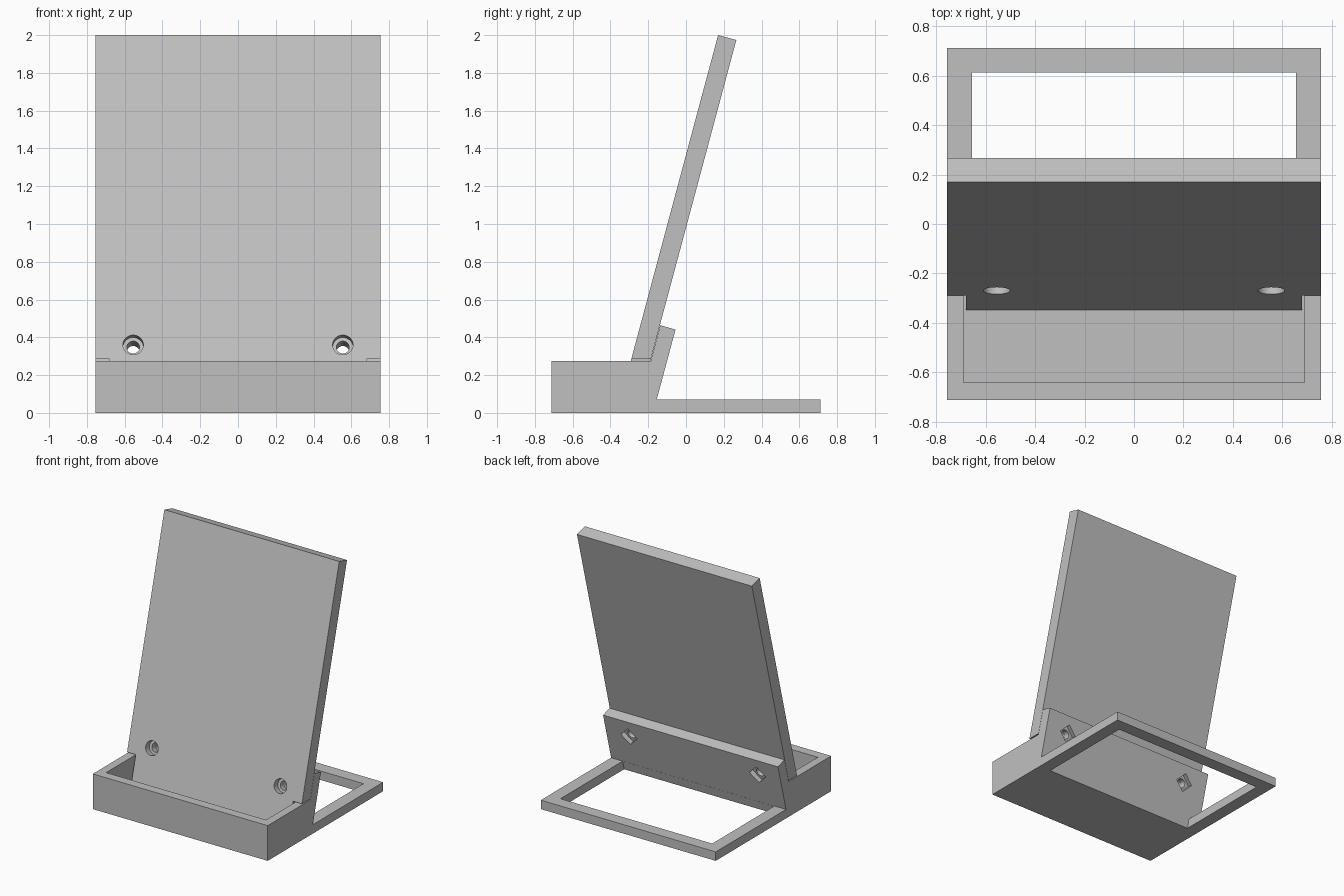
import bpy, bmesh, math
from mathutils import Matrix, Vector

if "Cube" in bpy.data.objects:
    bpy.data.objects.remove(bpy.data.objects["Cube"])

TILT = math.radians(15)
SLOPE = math.tan(TILT)
HALF = 0.755          # half width of the stand
FLOOR = 0.07          # thickness of the base plate
RIM = 0.275           # height of the tray

grey = bpy.data.materials.new("light_grey")
grey.use_nodes = True
colour = (0.53, 0.53, 0.53, 1)
grey.diffuse_color = colour
grey.node_tree.nodes["Principled BSDF"].inputs["Base Color"].default_value = colour


def front_y(z):
    """Depth of the panel front at a height."""
    return -0.291 + (z - 0.28) * SLOPE


def back_y(z):
    """Depth of the panel back at a height."""
    return front_y(z) + 0.1 / math.cos(TILT)


def wall_y(z):
    """Depth of the rear face of the support wall at a height."""
    return -0.155 + (z - FLOOR) * SLOPE


def make(name, bm):
    bmesh.ops.recalc_face_normals(bm, faces=bm.faces)
    mesh = bpy.data.meshes.new(name)
    bm.to_mesh(mesh)
    bm.free()
    obj = bpy.data.objects.new(name, mesh)
    mesh.materials.append(grey)
    bpy.context.collection.objects.link(obj)
    return obj


def prism(name, profile, x0, x1):
    """Side profile of (y, z) points extruded across x."""
    bm = bmesh.new()
    face = bm.faces.new([bm.verts.new((x0, y, z)) for y, z in profile])
    ext = bmesh.ops.extrude_face_region(bm, geom=[face])
    moved = [g for g in ext["geom"] if isinstance(g, bmesh.types.BMVert)]
    bmesh.ops.translate(bm, verts=moved, vec=(x1 - x0, 0, 0))
    return make(name, bm)


def bore(name, x, start, end, radius, sides, turn=0):
    """Hole cutter along the panel normal, between two depths from its front."""
    z = 0.36
    inward = Vector((0, math.cos(TILT), -math.sin(TILT)))
    centre = Vector((x, front_y(z), z)) + inward * (start + end) / 2
    rot = Matrix.Rotation(-math.pi / 2 - TILT, 4, "X") @ Matrix.Rotation(turn, 4, "Z")
    bm = bmesh.new()
    bmesh.ops.create_cone(bm, cap_ends=True, segments=sides, radius1=radius,
                          radius2=radius, depth=end - start,
                          matrix=Matrix.Translation(centre) @ rot)
    return make(name, bm)


def cut(obj, cutters):
    bpy.context.view_layer.objects.active = obj
    for c in cutters:
        c.hide_render = True
        mod = obj.modifiers.new("cut", "BOOLEAN")
        mod.operation = "DIFFERENCE"
        mod.solver = "EXACT"
        mod.object = c
        bpy.ops.object.modifier_apply(modifier=mod.name)
    for c in cutters:
        bpy.data.objects.remove(c)


def holes():
    """Counterbore, bolt hole and square nut pocket on each side."""
    out = []
    for x in (-0.555, 0.555):
        out.append(bore("counterbore", x, -0.1, 0.05, 0.054, 32))
        out.append(bore("bolt_hole", x, -0.1, 0.3, 0.034, 32))
        out.append(bore("nut_pocket", x, 0.15, 0.3, 0.07, 4))
    return out


# Base: tray, sloping support wall and rear foot in one profile
gap = 0.002
base = prism("base", [
    (-0.712, 0), (0.712, 0), (0.712, FLOOR), (wall_y(FLOOR), FLOOR),
    (wall_y(0.441), 0.441), (back_y(0.464) + gap, 0.464),
    (back_y(RIM) + gap, RIM), (-0.712, RIM)], -HALF, HALF)

# Tray pocket, ending at the support wall
pocket = prism("tray_pocket", [
    (-0.64, FLOOR), (back_y(FLOOR) + gap, FLOOR),
    (back_y(0.35) + gap, 0.35), (-0.64, 0.35)], -0.69, 0.69)
# Opening in the rear foot
opening = prism("foot_opening", [
    (wall_y(-0.1) + 0.001, -0.1), (0.612, -0.1),
    (0.612, 0.1), (wall_y(0.1) + 0.001, 0.1)], -0.655, 0.655)
cut(base, [pocket, opening] + holes())

# Leaning panel, narrowed at the bottom to sit in the tray
top = 2.0
panel = prism("back_panel", [
    (front_y(FLOOR), FLOOR), (back_y(FLOOR), FLOOR),
    (front_y(top) + 0.1 * math.cos(TILT), top - 0.1 * math.sin(TILT)),
    (front_y(top), top)], -HALF, HALF)
shoulders = [prism("shoulder", [(-0.6, 0), (0.2, 0), (0.2, 0.284), (-0.6, 0.284)],
                   min(s * 0.68, s), max(s * 0.68, s)) for s in (-1, 1)]
cut(panel, shoulders + holes())

# Smooth bores, sharp edges
for obj in (base, panel):
    bpy.ops.object.select_all(action="DESELECT")
    obj.select_set(True)
    bpy.context.view_layer.objects.active = obj
    bpy.ops.object.shade_smooth_by_angle(angle=math.radians(30))
